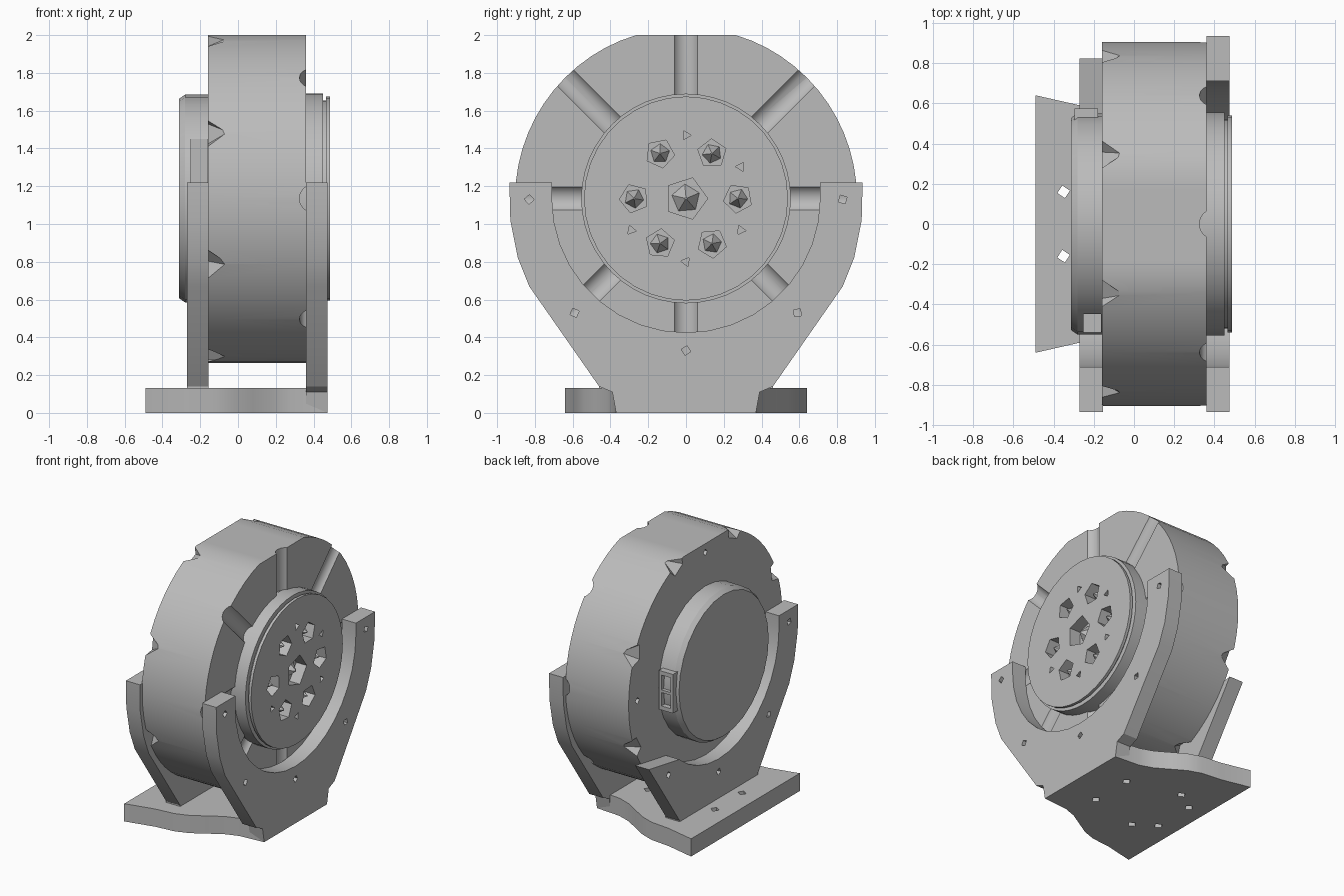
import bpy, bmesh, math
from mathutils import Vector, Matrix

if "Cube" in bpy.data.objects:
    bpy.data.objects.remove(bpy.data.objects["Cube"], do_unlink=True)

grey = bpy.data.materials.new("plain grey")
grey.use_nodes = True
GREY = (0.5, 0.5, 0.5, 1)
grey.diffuse_color = GREY
grey.node_tree.nodes["Principled BSDF"].inputs["Base Color"].default_value = GREY

CZ = 1.135  # height of the motor axis


def circle(r, n, cy=0.0, cz=CZ, turn=0.0):
    return [(cy + r * math.cos(turn + math.tau * i / n),
             cz + r * math.sin(turn + math.tau * i / n)) for i in range(n)]


def polar(r, deg):
    a = math.radians(deg)
    return r * math.cos(a), CZ + r * math.sin(a)


def add_prism(bm, pts, lo, hi, axis="x", end_scale=1.0):
    """Extrude a closed outline along x (points y, z) or z (points x, y)."""
    cu = sum(p[0] for p in pts) / len(pts)
    cv = sum(p[1] for p in pts) / len(pts)
    rings = []
    for w, s in ((lo, 1.0), (hi, end_scale)):
        ring = []
        for u, v in pts:
            u, v = cu + (u - cu) * s, cv + (v - cv) * s
            ring.append(bm.verts.new((w, u, v) if axis == "x" else (u, v, w)))
        rings.append(ring)
    a, b = rings
    faces = [bm.faces.new(a), bm.faces.new(b)]
    n = len(a)
    for i in range(n):
        j = (i + 1) % n
        faces.append(bm.faces.new((a[i], a[j], b[j], b[i])))
    bmesh.ops.recalc_face_normals(bm, faces=faces)


def add_box(bm, lo, hi):
    add_prism(bm, [(lo[1], lo[2]), (hi[1], lo[2]), (hi[1], hi[2]), (lo[1], hi[2])], lo[0], hi[0])


def make(name, bm, smooth=True):
    me = bpy.data.meshes.new(name)
    bm.to_mesh(me)
    bm.free()
    ob = bpy.data.objects.new(name, me)
    bpy.context.scene.collection.objects.link(ob)
    me.materials.append(grey)
    return ob


def carve(ob, cutter_bm):
    """Subtract the cutter from the part and bake the result."""
    cutter = make("cutter", cutter_bm)
    cutter.hide_render = True
    mod = ob.modifiers.new("carve", "BOOLEAN")
    mod.operation, mod.solver, mod.object = "DIFFERENCE", "EXACT", cutter
    dg = bpy.context.evaluated_depsgraph_get()
    baked = bpy.data.meshes.new_from_object(ob.evaluated_get(dg))
    ob.modifiers.clear()
    ob.data = baked
    bpy.data.objects.remove(cutter, do_unlink=True)


def soften(ob, angle=30):
    bpy.ops.object.select_all(action="DESELECT")
    ob.select_set(True)
    bpy.context.view_layer.objects.active = ob
    bpy.ops.object.shade_smooth_by_angle(angle=math.radians(angle))


def holes(spots, r, x0, x1):
    bm = bmesh.new()
    for i, (y, z) in enumerate(spots):
        add_prism(bm, circle(r, 4, y, z, 0.5 + i), x0, x1)
    return bm


# Motor drum, slightly flattened at top and bottom
bm = bmesh.new()
outline = [(y, min(max(z, 0.265), 2.0)) for y, z in circle(0.905, 64)]
add_prism(bm, outline, -0.16, 0.36)
drum = make("motor_drum", bm)

# Eight rounded radial channels on the +x face
cut = bmesh.new()
for k in range(8):
    spin = Matrix.Translation((0.40, 0, CZ)) @ Matrix.Rotation(k * math.pi / 4, 4, "X")
    bmesh.ops.create_cone(cut, cap_ends=True, segments=16, radius1=0.075, radius2=0.075,
                          depth=0.42, matrix=spin @ Matrix.Translation((0, 0, 0.76)))
carve(drum, cut)

# Notches around the -x rim, and small face holes
cut = bmesh.new()
for k in range(8):
    y, z = polar(0.92, 22.5 + 45 * k)
    add_prism(cut, circle(0.10, 5, y, z, k), -0.17, -0.07, end_scale=0.15)
for k in range(4):
    y, z = polar(0.8, 90 * k)
    add_prism(cut, circle(0.025, 4, y, z), -0.17, -0.12)
carve(drum, cut)
soften(drum)

# Output hub: body, recessed neck and face plate in one turned shape
bm = bmesh.new()
add_prism(bm, circle(0.555, 48), 0.34, 0.45)
soften(make("hub_body", bm))
bm = bmesh.new()
add_prism(bm, circle(0.52, 40), 0.445, 0.47)
soften(make("hub_neck", bm))
bm = bmesh.new()
add_prism(bm, circle(0.54, 36), 0.465, 0.486)
plate = make("hub_plate", bm)

# Pockets with a pointed core in the face plate
pockets = [((0, CZ), 0.115)] + [(polar(0.275, 60 * k), 0.078) for k in range(6)]
smalls = [polar(0.335, d) for d in (90, 30, -30, -90, -150)]
for name in ("hub_plate", "hub_neck", "hub_body"):
    cut = bmesh.new()
    for i, ((y, z), r) in enumerate(pockets):
        add_prism(cut, circle(r, 5, y, z, i * 0.8), 0.40, 0.50)
    for i, (y, z) in enumerate(smalls):
        add_prism(cut, circle(0.028, 3, y, z, i), 0.42, 0.50)
    carve(bpy.data.objects[name], cut)
soften(plate)
bm = bmesh.new()
for i, ((y, z), r) in enumerate(pockets):
    add_prism(bm, circle(r * 0.75, 5, y, z, i * 0.8 + 0.4), 0.39, 0.475, end_scale=0.08)
make("pocket_cores", bm)

# Rear cover with a stepped rim
bm = bmesh.new()
add_prism(bm, circle(0.55, 28), -0.28, -0.15)
cover = make("rear_cover", bm)
cut = bmesh.new()
add_box(cut, (-0.25, -0.60, 1.22), (-0.165, -0.44, 1.45))
carve(cover, cut)
soften(cover)
bm = bmesh.new()
add_prism(bm, circle(0.55, 28), -0.28, -0.312, end_scale=0.96)
soften(make("rear_cover_face", bm), 20)

# Connector socket on the back edge of the cover
bm = bmesh.new()
add_box(bm, (-0.295, 0.42, 0.99), (-0.18, 0.575, 1.28))
socket = make("connector_socket", bm)
cut = bmesh.new()
add_box(cut, (-0.275, 0.50, 1.02), (-0.20, 0.60, 1.12))
add_box(cut, (-0.275, 0.50, 1.14), (-0.20, 0.60, 1.25))
carve(socket, cut)

# Brackets: U-shaped cradle outlines
outer = [(0.935, 1.22), (0.93, 1.02), (0.89, 0.82), (0.83, 0.67), (0.46, 0.14)]
inner = [polar(0.71, a) for a in range(180, 361, 10)]


def cradle(foot):
    right = outer + foot
    left = [(-y, z) for y, z in reversed(right)]
    return [(-0.71, 1.22)] + inner + [(0.71, 1.22)] + right + left


spots = [(0.83, 1.13), (-0.83, 1.13), (0.59, 0.53), (-0.59, 0.53), (0, 0.33)]
bm = bmesh.new()
add_prism(bm, cradle([(0.39, 0.11), (0.37, 0.0)]), 0.36, 0.475)
front_bracket = make("output_side_bracket", bm)
carve(front_bracket, holes(spots + [(0, 0.05), (0.28, 0.06)], 0.026, 0.34, 0.50))
soften(front_bracket)

# The cover-side bracket has a short arm to clear the connector
bm = bmesh.new()
add_prism(bm, cradle([(0.46, 0.12)]), -0.27, -0.155)
rear_bracket = make("cover_side_bracket", bm)
cut = holes([s for s in spots if s != (0.83, 1.13)], 0.026, -0.29, -0.14)
add_prism(cut, [(0.3, 0.57), (0.95, 0.68), (1.0, 1.3), (0.3, 1.3)], -0.3, -0.1)
carve(rear_bracket, cut)
soften(rear_bracket)

# Base plate: wide at -x, sweeping in to the narrow +x end
side = [(-0.49, 0.64), (-0.27, 0.59), (-0.12, 0.575), (-0.02, 0.54), (0.08, 0.48),
        (0.18, 0.42), (0.28, 0.385), (0.475, 0.37)]
bm = bmesh.new()
add_prism(bm, side + [(x, -y) for x, y in reversed(side)], 0.0, 0.132, axis="z")
base = make("base_plate", bm)
cut = bmesh.new()
for x, y in ((-0.35, 0.16), (-0.2, 0.26), (0.2, 0.16)):
    for s in (1, -1):
        add_prism(cut, circle(0.032, 4, x, s * y, 0.2), -0.05, 0.2, axis="z")
carve(base, cut)
soften(base)
